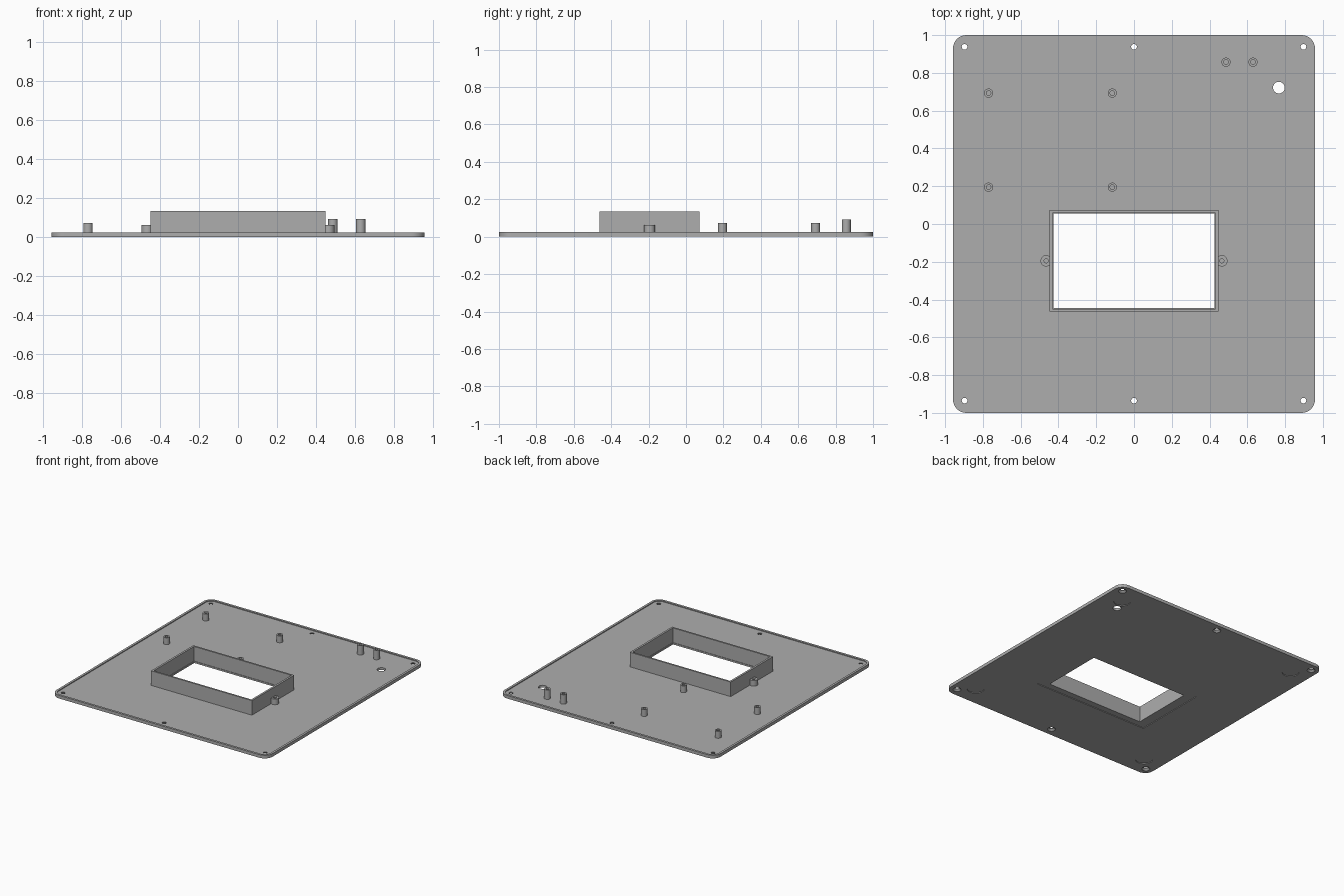
import bpy, bmesh
from math import sin, cos, pi

if "Cube" in bpy.data.objects:
    bpy.data.objects.remove(bpy.data.objects["Cube"], do_unlink=True)

grey = bpy.data.materials.new("panel grey")
grey.use_nodes = True
grey.diffuse_color = (0.42, 0.42, 0.42, 1)
grey.node_tree.nodes["Principled BSDF"].inputs["Base Color"].default_value = grey.diffuse_color

FLOOR, RIM, MID = 0.018, 0.025, -0.195   # panel floor, rim top, window centre in y


def skin(name, loops, ring=False):
    """Join equal loops of points into a closed solid; a ring closes on itself."""
    bm = bmesh.new()
    loops = [[bm.verts.new(p) for p in loop] for loop in loops]
    pairs = list(zip(loops, loops[1:]))
    if ring:
        pairs.append((loops[-1], loops[0]))
    else:
        bm.faces.new(loops[0])
        bm.faces.new(loops[-1])
    for a, b in pairs:
        for k in range(len(a)):
            j = (k + 1) % len(a)
            bm.faces.new((a[k], a[j], b[j], b[k]))
    bmesh.ops.recalc_face_normals(bm, faces=bm.faces)
    mesh = bpy.data.meshes.new(name)
    bm.to_mesh(mesh)
    bm.free()
    mesh.materials.append(grey)
    obj = bpy.data.objects.new(name, mesh)
    bpy.context.collection.objects.link(obj)
    return obj


def slab(name, hx, hy, z0, z1, cy=0, radius=0):
    """Rectangular slab, optionally with round corners."""
    steps = 8 if radius else 0
    pts = []
    for i, (sx, sy) in enumerate([(1, 1), (-1, 1), (-1, -1), (1, -1)]):
        for k in range(steps + 1):
            a = pi / 2 * (i + k / max(steps, 1))
            pts.append((sx * (hx - radius) + radius * cos(a),
                        cy + sy * (hy - radius) + radius * sin(a)))
    return skin(name, [[(x, y, z) for x, y in pts] for z in (z0, z1)])


def turned(name, profile, x, y, ring=False, n=32):
    """Revolve (radius, z) points about a vertical axis."""
    angles = [2 * pi * k / n for k in range(n)]
    return skin(name, [[(x + r * cos(a), y + r * sin(a), z) for a in angles]
                       for r, z in profile], ring)


def smooth(obj):
    bpy.ops.object.select_all(action="DESELECT")
    obj.select_set(True)
    bpy.context.view_layer.objects.active = obj
    bpy.ops.object.shade_smooth_by_angle(angle=0.6)


def cut(obj, cutters):
    """Subtract each cutter, then discard it."""
    bpy.context.view_layer.objects.active = obj
    for c in cutters:
        c.hide_render = True
        mod = obj.modifiers.new("cut", "BOOLEAN")
        mod.operation, mod.solver, mod.object = "DIFFERENCE", "EXACT", c
        bpy.ops.object.modifier_apply(modifier=mod.name)
        bpy.data.objects.remove(c, do_unlink=True)


# Panel with raised rim, window and shallow bezel recess underneath
panel = slab("panel", 0.958, 1.0, 0, RIM, radius=0.07)
cutters = [slab("rim_pocket", 0.94, 0.982, FLOOR, 0.1, radius=0.052),
           slab("bezel_recess", 0.505, 0.3, -0.1, 0.005, MID),
           slab("window_opening", 0.427, 0.25, -0.1, 0.1, MID)]

# Countersunk screw holes along front and back edges
sink = [(0.033, -0.003), (0.015, 0.013), (0.015, 0.1)]
cutters += [turned("screw_hole", sink, x, y)
            for x in (-0.897, 0, 0.897) for y in (-0.935, 0.938)]

# Foot recesses underneath and the cable hole
cutters += [turned("foot_recess", [(0.062, -0.1), (0.062, 0.005)], x, y)
            for x in (-0.8, 0.8) for y in (-0.84, 0.82)]
cutters.append(turned("cable_hole", [(0.031, -0.1), (0.031, 0.1)], 0.767, 0.722))
cut(panel, cutters)
smooth(panel)

# Upright frame around the window
frame = slab("window_frame", 0.448, 0.268, FLOOR - 0.004, 0.135, MID)
cut(frame, [slab("frame_opening", 0.432, 0.254, -0.1, 0.3, MID)])


def standoff(name, x, y, r, hole, top):
    """Hollow post standing on the panel floor."""
    base = FLOOR - 0.002
    post = turned(name, [(r, base), (r, top), (hole, top), (hole, base)], x, y, ring=True)
    smooth(post)
    return post


# Four board standoffs, two taller ones
for x in (-0.77, -0.115):
    for y in (0.195, 0.693):
        standoff("board_standoff", x, y, 0.024, 0.012, 0.073)
for x in (0.487, 0.63):
    standoff("tall_standoff", x, 0.857, 0.024, 0.012, 0.093)

# Screw bosses beside the frame, trimmed flush with its outer walls
for x in (-0.465, 0.465):
    boss = standoff("side_boss", x, MID, 0.03, 0.011, 0.063)
    cut(boss, [slab("boss_trim", 0.446, 0.26, -0.1, 0.3, MID)])
